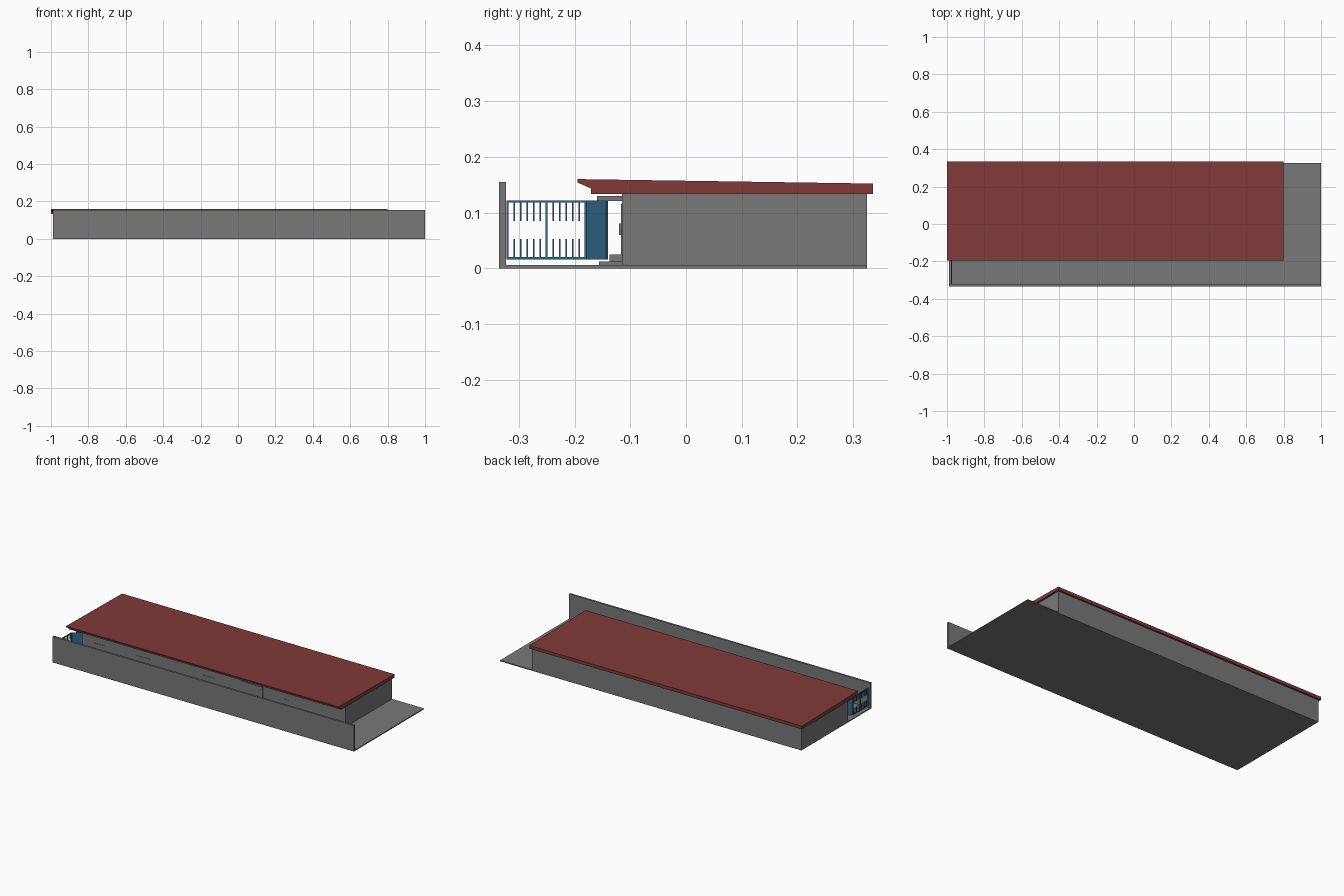
import bpy
import math

cube = bpy.data.objects.get("Cube")
if cube:
    bpy.data.objects.remove(cube, do_unlink=True)


def material(name, color):
    m = bpy.data.materials.new(name)
    m.use_nodes = True
    m.diffuse_color = (*color, 1)
    m.node_tree.nodes["Principled BSDF"].inputs["Base Color"].default_value = (*color, 1)
    return m


GREY = material("concrete grey", (0.19, 0.19, 0.19))
RED = material("roof red", (0.22, 0.042, 0.042))
BLUE = material("gate blue", (0.035, 0.14, 0.25))


def extrude_x(name, profile, x0, x1, mat):
    """Extrude a (y, z) outline from x0 to x1; the outline runs counter-clockwise."""
    n = len(profile)
    verts = [(x, y, z) for x in (x0, x1) for y, z in profile]
    faces = [tuple(reversed(range(n))), tuple(range(n, 2 * n))]
    faces += [(i, (i + 1) % n, n + (i + 1) % n, n + i) for i in range(n)]
    mesh = bpy.data.meshes.new(name)
    mesh.from_pydata(verts, [], faces)
    mesh.materials.append(mat)
    obj = bpy.data.objects.new(name, mesh)
    bpy.context.collection.objects.link(obj)
    return obj


def box(name, xs, ys, zs, mat):
    (y0, y1), (z0, z1) = ys, zs
    return extrude_x(name, [(y0, z0), (y1, z0), (y1, z1), (y0, z1)], *xs, mat)


# Ground slab, street wall and main block
FACADE = -0.115
SLAB = 0.006
box("ground_slab", (-0.99, 1), (-0.335, 0.325), (0, SLAB), GREY)
box("street_wall", (-0.99, 1), (-0.335, -0.323), (SLAB, 0.155), GREY)
box("main_block", (-0.99, 0.79), (FACADE, 0.325), (SLAB, 0.134), GREY)

# Gently sloping roof with a chamfered front eave
extrude_x("roof", [(-0.17, 0.133), (0.335, 0.133), (0.335, 0.152),
                   (-0.195, 0.16), (-0.195, 0.154), (-0.17, 0.143)], -1, 0.8, RED)

# Entrance: door plate, canopy and two steps
box("entrance_door", (0.157, 0.245), (FACADE - 0.002, FACADE), (0.025, 0.115), GREY)
box("door_handle", (0.228, 0.232), (FACADE - 0.005, FACADE), (0.06, 0.08), GREY)
box("entrance_canopy", (0.13, 0.27), (-0.16, FACADE), (0.121, 0.13), GREY)
box("upper_step", (0.14, 0.26), (-0.137, FACADE), (SLAB, 0.025), GREY)
box("lower_step", (0.13, 0.27), (-0.156, FACADE), (SLAB, 0.012), GREY)

# Narrow ledges along the facade
for i, (x, half) in enumerate([(-0.836, 0.04), (-0.55, 0.05), (-0.107, 0.04), (0.402, 0.02)]):
    box(f"facade_ledge_{i + 1}", (x - half, x + half), (FACADE - 0.002, FACADE),
        (0.06, 0.066), GREY)

# Side gate: frame with short pickets from the top and bottom rails
GATE_X = (-0.978, -0.972)
Y0, Y1, Z0, Z1, BAR = -0.322, -0.178, 0.016, 0.122, 0.004
for name, z in (("gate_bottom_rail", Z0), ("gate_top_rail", Z1 - BAR)):
    box(name, GATE_X, (Y0, Y1), (z, z + BAR), BLUE)
for name, y in (("gate_front_post", Y0), ("gate_middle_post", (Y0 + Y1 - BAR) / 2),
                ("gate_hinge_post", Y1 - BAR)):
    box(name, GATE_X, (y, y + BAR), (Z0, Z1), BLUE)
count = 12
for i in range(1, count):
    if i == count // 2:
        continue
    y = Y0 + BAR / 2 + (Y1 - Y0 - BAR) * i / count
    for side, zs in (("lower", (Z0, 0.053)), ("upper", (0.085, Z1))):
        box(f"gate_{side}_picket_{i}", (-0.9765, -0.9735), (y - 0.0015, y + 0.0015), zs, BLUE)

# Solid side door standing ajar, hinged on the gate post
leaf = box("side_door", (-0.002, 0.002), (0, 0.06), (Z0, Z1), BLUE)
leaf.location = (-0.975, Y1, 0)
leaf.rotation_euler.z = -math.radians(53)
